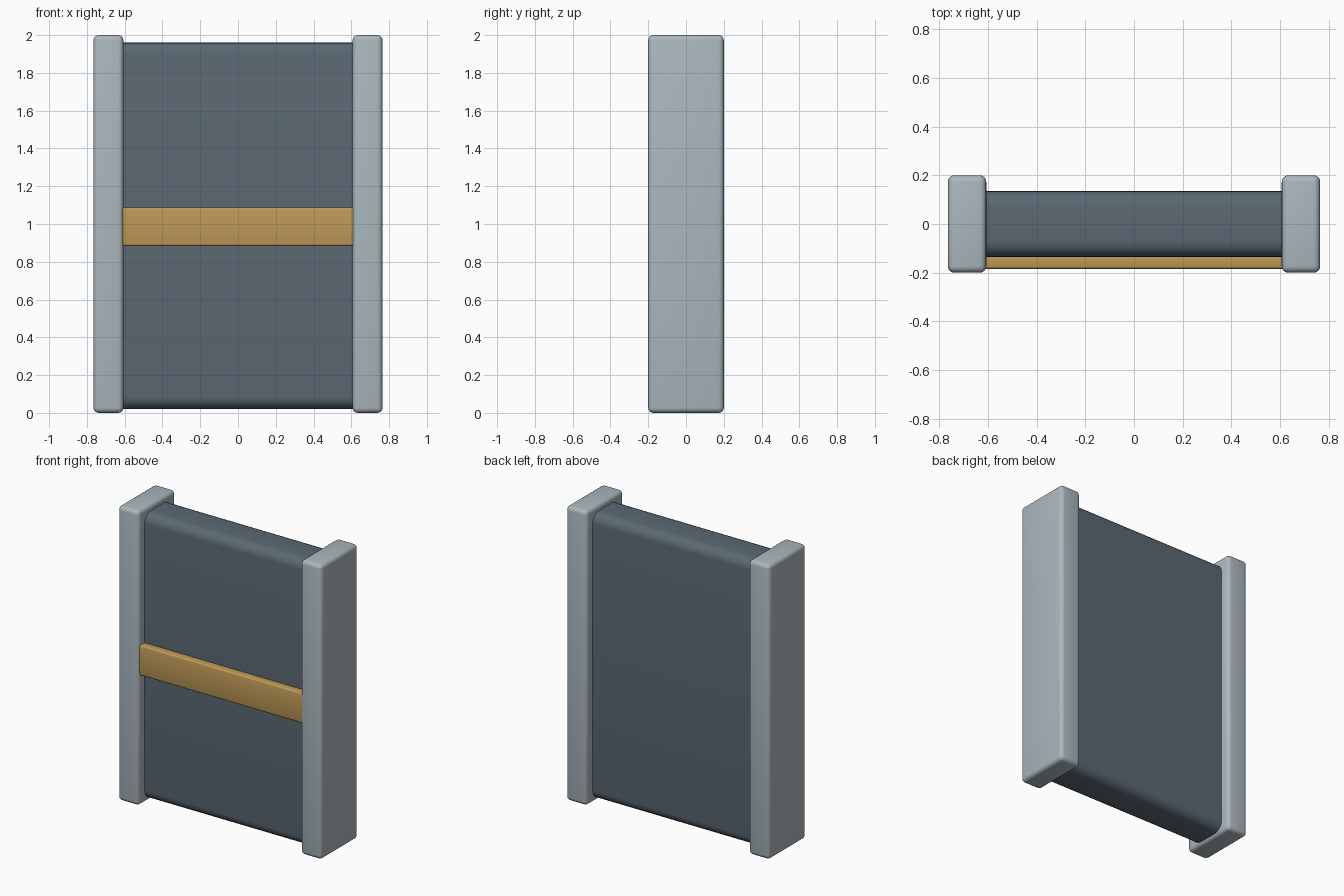
import bpy, bmesh, math

if "Cube" in bpy.data.objects:
    bpy.data.objects.remove(bpy.data.objects["Cube"])


def material(name, rgb):
    m = bpy.data.materials.new(name)
    m.diffuse_color = (*rgb, 1.0)
    m.use_nodes = True
    m.node_tree.nodes["Principled BSDF"].inputs["Base Color"].default_value = m.diffuse_color
    return m


def rounded_box(name, lo, hi, radius, mat, segments=4, along_x_only=False):
    """Box between two corners, with all edges or only the x-running edges rounded."""
    bm = bmesh.new()
    bmesh.ops.create_cube(bm, size=1.0)
    for v in bm.verts:
        v.co = [a + (c + 0.5) * (b - a) for a, b, c in zip(lo, hi, v.co)]
    edges = [e for e in bm.edges
             if not along_x_only or abs(e.verts[0].co.x - e.verts[1].co.x) > 1e-4]
    bmesh.ops.bevel(bm, geom=edges, offset=radius, segments=segments,
                    profile=0.5, affect='EDGES')
    mesh = bpy.data.meshes.new(name)
    bm.to_mesh(mesh)
    bm.free()
    mesh.materials.append(mat)
    obj = bpy.data.objects.new(name, mesh)
    bpy.context.collection.objects.link(obj)
    bpy.ops.object.select_all(action='DESELECT')
    obj.select_set(True)
    bpy.context.view_layer.objects.active = obj
    bpy.ops.object.shade_smooth_by_angle(angle=math.radians(35))
    return obj


pale_grey = material("pale_grey", (0.41, 0.48, 0.51))
slate = material("slate_blue_grey", (0.105, 0.14, 0.17))
ochre = material("ochre", (0.52, 0.32, 0.095))

# Side posts
for side, x0, x1 in (("left", -0.765, -0.607), ("right", 0.607, 0.765)):
    rounded_box(side + "_post", (x0, -0.2, 0), (x1, 0.2, 2), 0.027, pale_grey)

# Main panel with rounded top and bottom edges
rounded_box("panel", (-0.625, -0.135, 0.02), (0.625, 0.135, 1.96), 0.065,
            slate, segments=6, along_x_only=True)

# Front crossbar
rounded_box("crossbar", (-0.612, -0.184, 0.884), (0.612, -0.125, 1.088), 0.01,
            ochre, segments=3, along_x_only=True)
